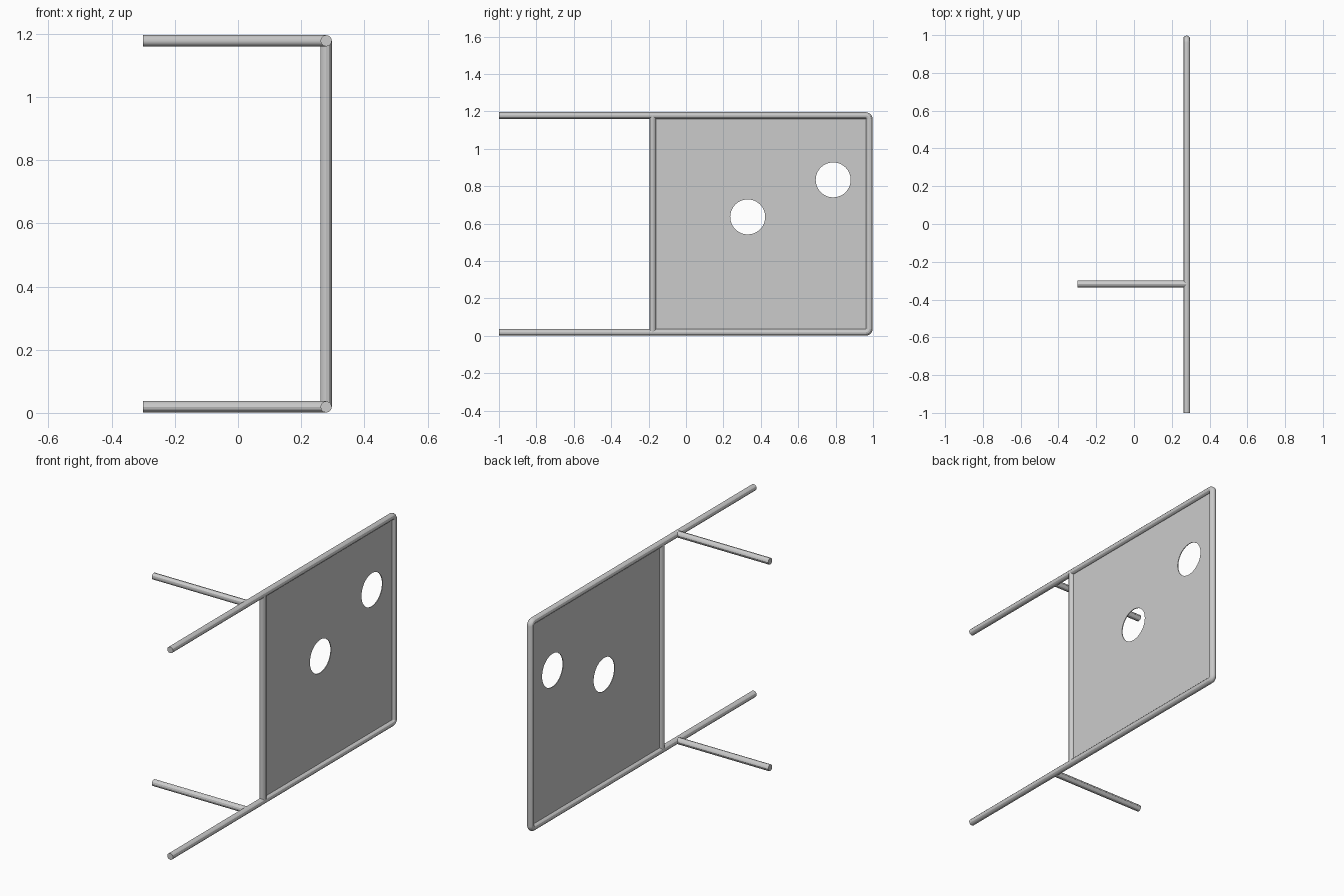
import bpy
from math import sin, cos, pi

if "Cube" in bpy.data.objects:
    bpy.data.objects.remove(bpy.data.objects["Cube"])

R = 0.018              # tube radius
X = 0.279              # plane of the frame
Z0, Z1 = 0.019, 1.178  # lower and upper rail heights
Y_BAR, Y_END = -0.178, 0.98


def to_mesh(obj):
    bpy.ops.object.select_all(action='DESELECT')
    obj.select_set(True)
    bpy.context.view_layer.objects.active = obj
    bpy.ops.object.convert(target='MESH')


def add_spline(curve, points, cyclic=False):
    s = curve.splines.new('POLY')
    s.points.add(len(points) - 1)
    for p, co in zip(s.points, points):
        p.co = (*co, 1)
    s.use_cyclic_u = cyclic


def tube(name, points):
    curve = bpy.data.curves.new(name, 'CURVE')
    curve.dimensions = '3D'
    curve.bevel_depth = R
    curve.bevel_resolution = 4
    curve.use_fill_caps = True
    add_spline(curve, points)
    obj = bpy.data.objects.new(name, curve)
    bpy.context.collection.objects.link(obj)
    to_mesh(obj)
    bpy.ops.object.shade_smooth_by_angle()
    return obj


def corner(z, start):
    # small rounded bend at the far end of the frame
    b = 0.02
    cz = z + b if z == Z0 else z - b
    return [(X, Y_END - b + b * cos(a), cz + b * sin(a))
            for a in (start + i * pi / 10 for i in range(6))]


# U-shaped outer frame
tube("outer_frame", [(X, -1, Z0)] + corner(Z0, -pi / 2)
     + corner(Z1, 0) + [(X, -1, Z1)])

# upright closing the panel bay
tube("inner_upright", [(X, Y_BAR, Z0), (X, Y_BAR, Z1)])

# side arms at both rail heights
for label, z in (("lower", Z0), ("upper", Z1)):
    tube(label + "_side_arm", [(-0.3, -0.318, z), (X, -0.318, z)])

# thin panel with two round holes
curve = bpy.data.curves.new("panel", 'CURVE')
curve.dimensions = '2D'
curve.fill_mode = 'BOTH'
curve.extrude = 0.002
add_spline(curve, [(Y_BAR, Z0, 0), (Y_END, Z0, 0),
                   (Y_END, Z1, 0), (Y_BAR, Z1, 0)], True)
for cy, cz in ((0.33, 0.636), (0.787, 0.834)):
    add_spline(curve, [(cy + 0.0935 * cos(2 * pi * i / 48),
                        cz + 0.0935 * sin(2 * pi * i / 48), 0)
                       for i in range(48)], True)
panel = bpy.data.objects.new("panel", curve)
bpy.context.collection.objects.link(panel)
panel.location.x = X
panel.rotation_euler = (pi / 2, 0, pi / 2)
to_mesh(panel)
bpy.ops.object.shade_flat()
